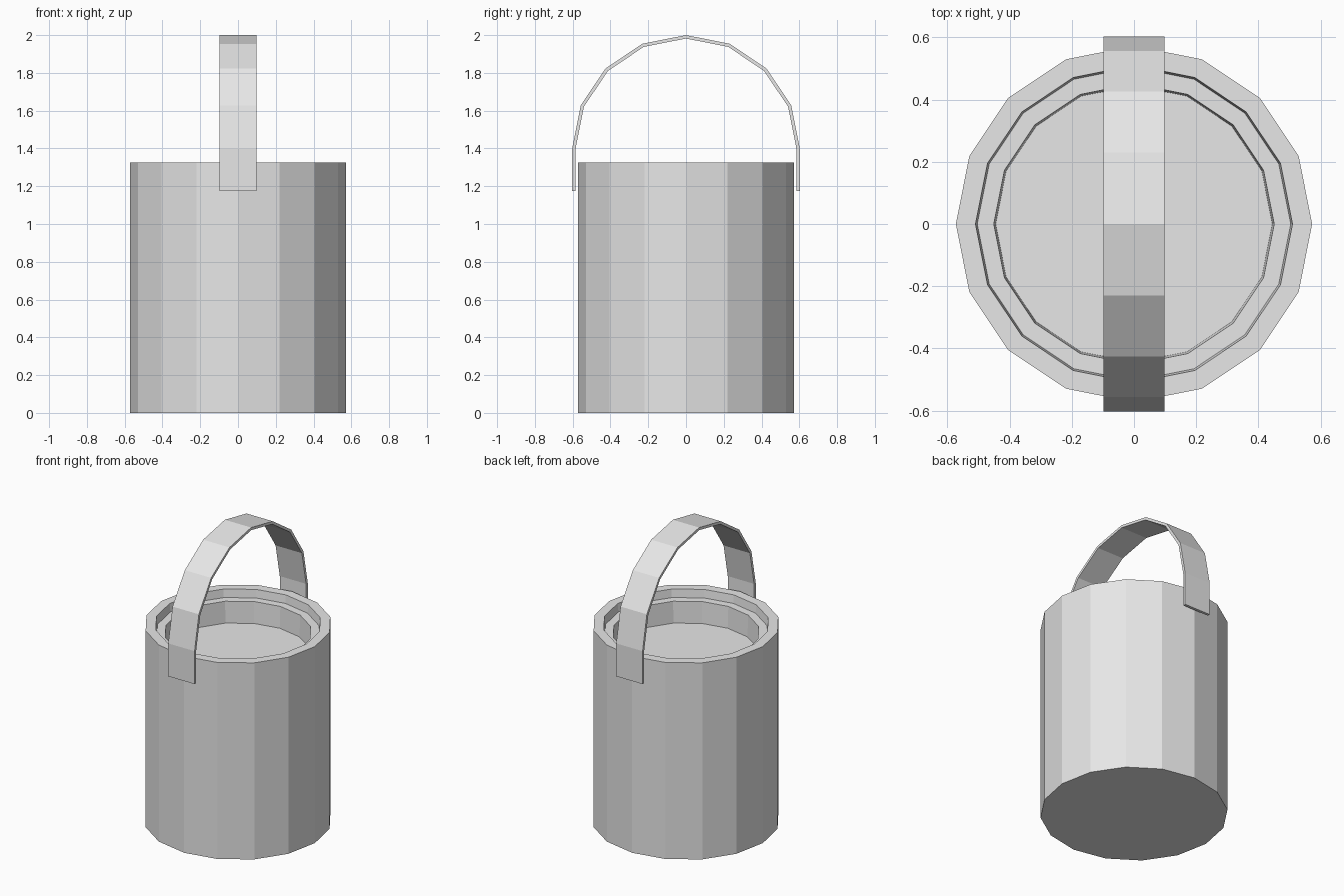
import bpy, bmesh, math

if "Cube" in bpy.data.objects:
    bpy.data.objects.remove(bpy.data.objects["Cube"])

grey = bpy.data.materials.new("light_grey")
grey.diffuse_color = (0.8, 0.8, 0.8, 1)
grey.use_nodes = True
grey.node_tree.nodes["Principled BSDF"].inputs["Base Color"].default_value = grey.diffuse_color


def make_object(name, bm):
    bmesh.ops.recalc_face_normals(bm, faces=bm.faces)
    mesh = bpy.data.meshes.new(name)
    bm.to_mesh(mesh)
    bm.free()
    mesh.materials.append(grey)
    obj = bpy.data.objects.new(name, mesh)
    bpy.context.collection.objects.link(obj)
    return obj


# Can: a 16-sided lathe, outer wall, rim, stepped ledge and recessed fill
SIDES = 16
profile = [(0.573, 0.0), (0.573, 1.325), (0.51, 1.325),
           (0.504, 1.27), (0.451, 1.27), (0.445, 1.125)]
bm = bmesh.new()
rings = []
for r, z in profile:
    angles = [2 * math.pi * i / SIDES for i in range(SIDES)]
    rings.append([bm.verts.new((r * math.cos(a), r * math.sin(a), z)) for a in angles])
for low, high in zip(rings, rings[1:]):
    for i in range(SIDES):
        j = (i + 1) % SIDES
        bm.faces.new((low[i], low[j], high[j], high[i]))
bm.faces.new(rings[0])    # flat base
bm.faces.new(rings[-1])   # fill surface
make_object("can", bm)

# Handle: flat strap with straight ends and an eight-segment arch
STEPS, CENTRE_Z, END_Z = 8, 1.397, 1.175
HALF_WIDTH = 0.098


def arch(radius):
    pts = [(-radius, END_Z)]
    for i in range(STEPS + 1):
        a = math.pi - math.pi * i / STEPS
        pts.append((radius * math.cos(a), CENTRE_Z + radius * math.sin(a)))
    return pts + [(radius, END_Z)]


bm = bmesh.new()
sections = []
for (yo, zo), (yi, zi) in zip(arch(0.603), arch(0.585)):
    corners = [(-HALF_WIDTH, yo, zo), (HALF_WIDTH, yo, zo),
               (HALF_WIDTH, yi, zi), (-HALF_WIDTH, yi, zi)]
    sections.append([bm.verts.new(c) for c in corners])
for a, b in zip(sections, sections[1:]):
    for i in range(4):
        j = (i + 1) % 4
        bm.faces.new((a[i], a[j], b[j], b[i]))
bm.faces.new(sections[0])
bm.faces.new(sections[-1])
make_object("handle", bm)
